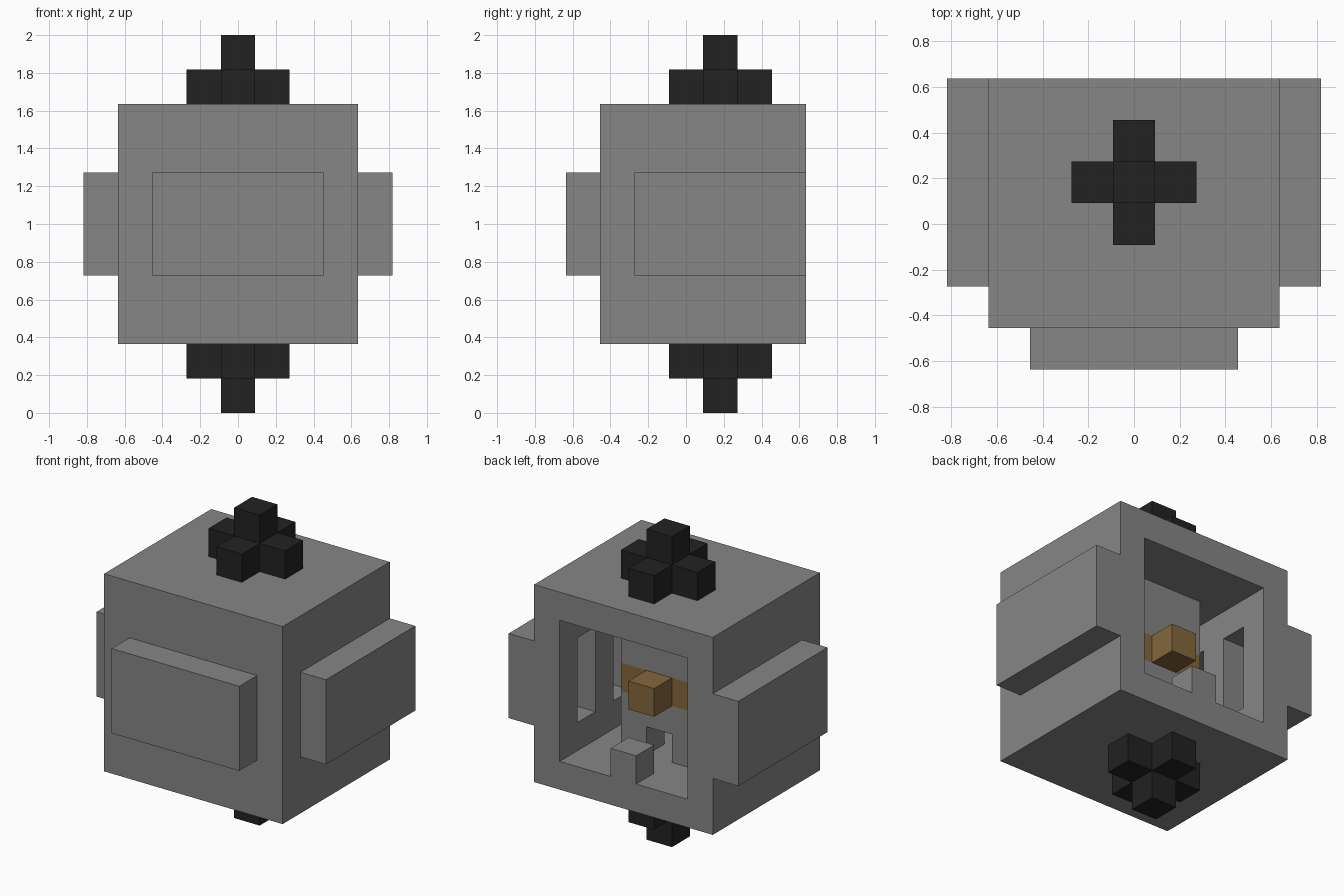
import bpy

if "Cube" in bpy.data.objects:
    bpy.data.objects.remove(bpy.data.objects["Cube"], do_unlink=True)

U = 2 / 11  # one block; all sizes below are in blocks


def material(name, color):
    mat = bpy.data.materials.new(name)
    mat.use_nodes = True
    mat.diffuse_color = (*color, 1)
    bsdf = next(n for n in mat.node_tree.nodes if n.type == 'BSDF_PRINCIPLED')
    bsdf.inputs["Base Color"].default_value = (*color, 1)
    return mat


GREY = material("stone grey", (0.24, 0.24, 0.24))
BLACK = material("dark charcoal", (0.016, 0.016, 0.016))
GOLD = material("dull gold", (0.23, 0.135, 0.045))


def box(name, x, y, z, mat):
    """Box spanning the given (low, high) range on each axis."""
    spans = (x, y, z)
    bpy.ops.mesh.primitive_cube_add(size=1)
    obj = bpy.context.object
    obj.name = name
    for v in obj.data.vertices:
        v.co = [U * (hi if c > 0 else lo) for c, (lo, hi) in zip(v.co, spans)]
    obj.data.materials.append(mat)
    return obj


def cut(target, cutter):
    mod = target.modifiers.new("cut", 'BOOLEAN')
    mod.operation = 'DIFFERENCE'
    mod.solver = 'EXACT'
    mod.object = cutter
    bpy.context.view_layer.objects.active = target
    bpy.ops.object.modifier_apply(modifier=mod.name)
    bpy.data.objects.remove(cutter, do_unlink=True)


# Hollow body, open at the back, with two slots through each side wall
body = box("body_shell", (-3.5, 3.5), (-2.5, 3.5), (2, 9), GREY)
cut(body, box("cavity", (-2.5, 2.5), (-1.5, 5), (3, 8), GREY))
for y in (-0.5, 1.5):
    cut(body, box("slot", (-5, 5), (y, y + 1), (4, 7), GREY))

# Raised plates on the front and both sides
box("front_plate", (-2.5, 2.5), (-3.5, -2.5), (4, 7), GREY)
for side, x in (("right", -4.5), ("left", 3.5)):
    box(side + "_plate", (x, x + 1), (-1.5, 3.5), (4, 7), GREY)

# Stepped cross spikes, above and below
for end, base, tip in (("top", 9, 10), ("bottom", 1, 0)):
    layer = (base, base + 1)
    box(end + "_cross_bar", (-1.5, 1.5), (0.5, 1.5), layer, BLACK)
    for part, y in (("front", -0.5), ("back", 1.5)):
        box(f"{end}_cross_{part}_arm", (-0.5, 0.5), (y, y + 1), layer, BLACK)
    box(end + "_spike", (-0.5, 0.5), (0.5, 1.5), (tip, tip + 1), BLACK)

# Inner partition, notched at the floor and split by the gold core
box("partition_upper", (-1.5, 1.5), (0.5, 1.5), (6, 8), GREY)
lower = box("partition_lower", (-1.5, 1.5), (0.5, 1.5), (3, 5), GREY)
cut(lower, box("notch", (-0.5, 0.5), (0, 2), (2, 4), GREY))
box("core_bar", (-1.5, 1.5), (0.5, 1.5), (5, 6), GOLD)
for part, y in (("front", -0.5), ("back", 1.5)):
    box(f"core_{part}_stud", (-0.5, 0.5), (y, y + 1), (5, 6), GOLD)

# Floor studs
for part, y in (("front", -1.5), ("back", 2.5)):
    box(f"floor_{part}_stud", (-0.5, 0.5), (y, y + 1), (3, 4), GREY)
